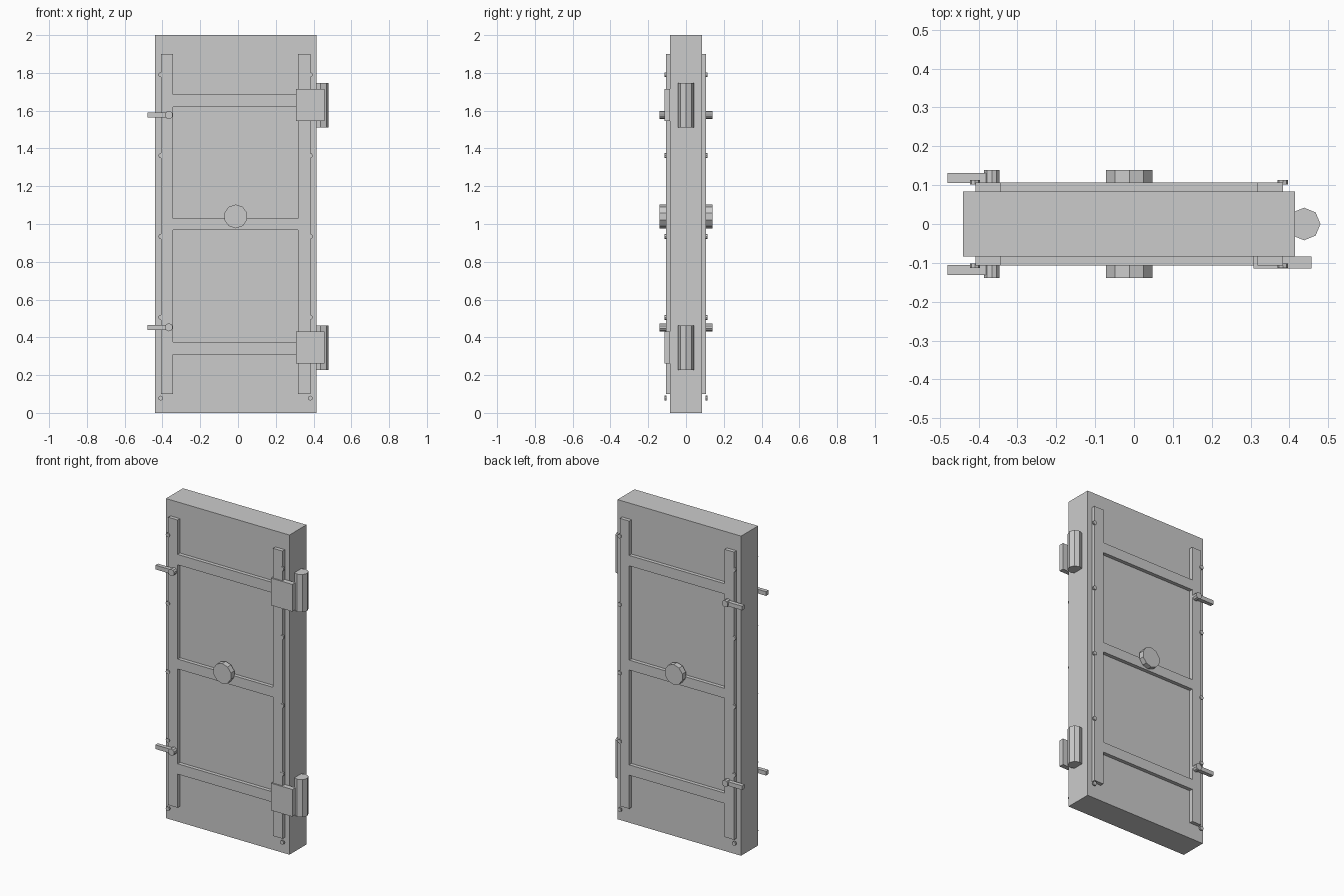
import bpy
from math import pi

if "Cube" in bpy.data.objects:
    bpy.data.objects.remove(bpy.data.objects["Cube"])


def box(name, x, y, z):
    """Box from (min, max) ranges along each axis."""
    bpy.ops.mesh.primitive_cube_add(size=1, location=[(a + b) / 2 for a, b in (x, y, z)])
    ob = bpy.context.object
    ob.name = name
    ob.scale = [abs(b - a) for a, b in (x, y, z)]
    bpy.ops.object.transform_apply(location=False, rotation=False, scale=True)
    return ob


def disc(name, sides, r, x, y, z):
    """Cylinder along y, spanning the y range."""
    bpy.ops.mesh.primitive_cylinder_add(
        vertices=sides, radius=r, depth=abs(y[1] - y[0]),
        location=(x, (y[0] + y[1]) / 2, z), rotation=(pi / 2, 0, 0))
    bpy.context.object.name = name


SLAB = 0.084    # half thickness of the door leaf
TRIM = 0.107    # outer face of the raised trim
CAP = 0.139     # outer face of knobs and handle pivots

# Door leaf
box("door_slab", (-0.44, 0.415), (-SLAB, SLAB), (0, 2))

for side, s in (("front", -1), ("back", 1)):
    depth = (s * (SLAB - 0.004), s * TRIM)

    # Raised stiles and rails
    for label, x in (("left", (-0.408, -0.343)), ("right", (0.318, 0.383))):
        box(f"{side}_{label}_stile", x, depth, (0.1, 1.9))
    for label, z in (("lower", (0.31, 0.375)), ("middle", (0.968, 1.03)), ("upper", (1.62, 1.685))):
        box(f"{side}_{label}_rail", (-0.343, 0.318), depth, z)

    # Rivets along the outer edges of the stiles
    for x in (-0.409, 0.383):
        for i in range(5):
            disc(f"{side}_rivet", 8, 0.013, x, (s * 0.102, s * 0.113), 0.078 + i * 0.428)

    # Central knob
    disc(f"{side}_knob", 10, 0.063, -0.012, (s * 0.104, s * CAP), 1.04)

    # Latch handles: pivot and lever
    for z in (0.453, 1.577):
        disc(f"{side}_latch_pivot", 10, 0.021, -0.366, (s * 0.104, s * CAP), z)
        box(f"{side}_latch_lever", (-0.48, -0.366), (s * 0.106, s * 0.131), (z - 0.013, z + 0.013))

# Hinges: octagonal barrel and front plate
for z in (0.345, 1.628):
    bpy.ops.mesh.primitive_cylinder_add(vertices=8, radius=0.042, depth=0.235, location=(0.438, 0, z))
    bpy.context.object.name = "hinge_barrel"
    box("hinge_plate", (0.308, 0.457), (-0.115, -SLAB), (z - 0.084, z + 0.086))
